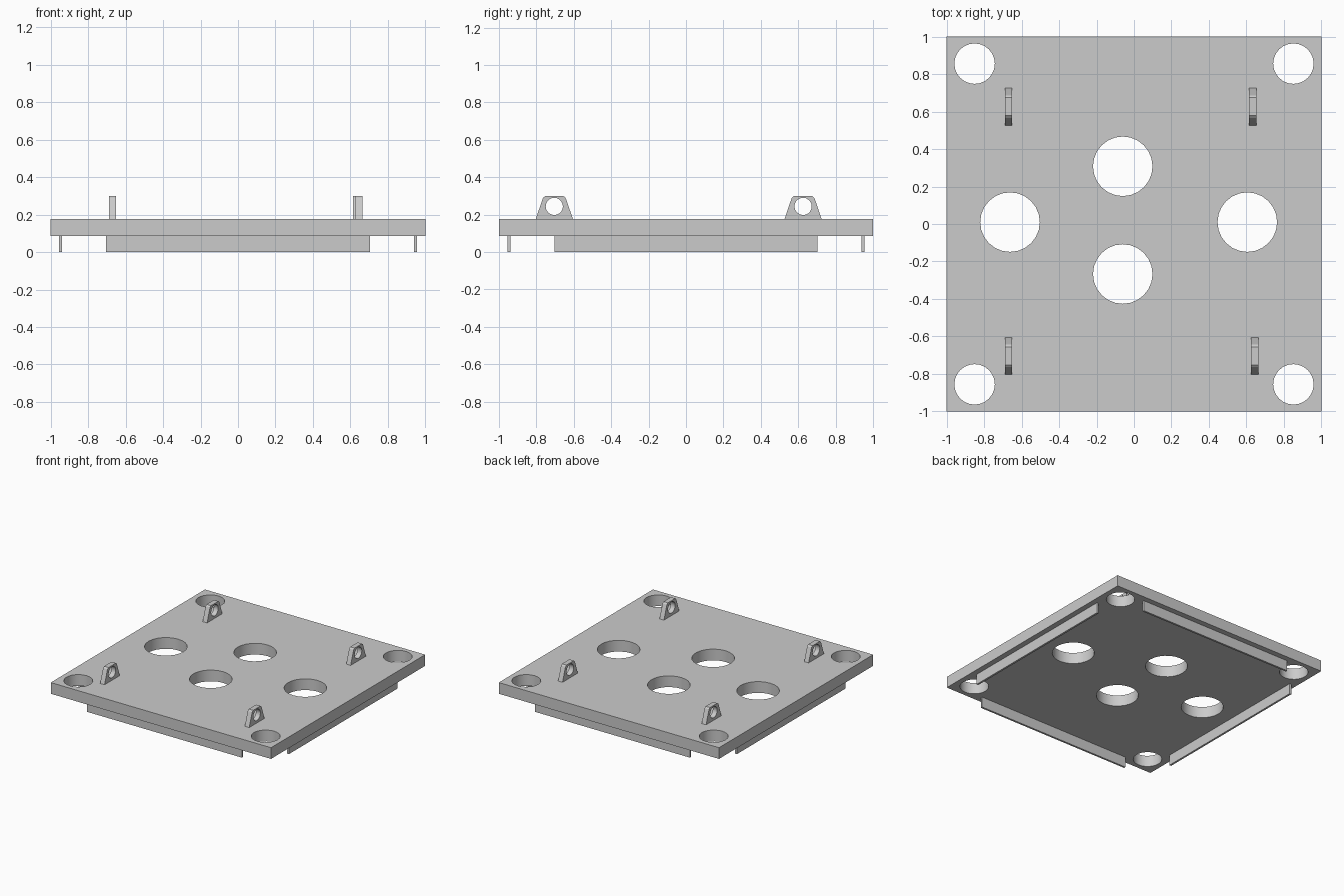
import bpy, bmesh
from math import sin, cos, tau, radians
from mathutils import Matrix

if "Cube" in bpy.data.objects:
    bpy.data.objects.remove(bpy.data.objects["Cube"])


def circle(x, y, r, n):
    return [(x + r * cos(tau * i / n), y + r * sin(tau * i / n)) for i in range(n)]


def plate(name, loops, thickness, matrix):
    """Extrude an outline with holes, centred on its own plane."""
    curve = bpy.data.curves.new(name, 'CURVE')
    curve.dimensions = '2D'
    curve.fill_mode = 'BOTH'
    curve.extrude = thickness / 2
    for pts in loops:
        s = curve.splines.new('POLY')
        s.points.add(len(pts) - 1)
        for p, (x, y) in zip(s.points, pts):
            p.co = (x, y, 0, 1)
        s.use_cyclic_u = True
    helper = bpy.data.objects.new(name + "_profile", curve)
    bpy.context.collection.objects.link(helper)
    bpy.context.view_layer.update()
    deps = bpy.context.evaluated_depsgraph_get()
    mesh = bpy.data.meshes.new_from_object(helper.evaluated_get(deps))
    bpy.data.objects.remove(helper)
    bpy.data.curves.remove(curve)
    bm = bmesh.new()
    bm.from_mesh(mesh)
    bmesh.ops.remove_doubles(bm, verts=bm.verts, dist=1e-5)
    bmesh.ops.recalc_face_normals(bm, faces=bm.faces)
    bm.transform(matrix)
    if matrix.determinant() < 0:
        bmesh.ops.reverse_faces(bm, faces=bm.faces)
    bm.to_mesh(mesh)
    bm.free()
    mesh.name = name
    obj = bpy.data.objects.new(name, mesh)
    bpy.context.collection.objects.link(obj)
    bpy.ops.object.select_all(action='DESELECT')
    obj.select_set(True)
    bpy.context.view_layer.objects.active = obj
    bpy.ops.object.shade_smooth_by_angle(angle=radians(25))
    return obj


def box(name, size, loc):
    bm = bmesh.new()
    bmesh.ops.create_cube(bm, size=1, matrix=Matrix.LocRotScale(loc, None, size))
    mesh = bpy.data.meshes.new(name)
    bm.to_mesh(mesh)
    bm.free()
    bpy.context.collection.objects.link(bpy.data.objects.new(name, mesh))


# Square base plate with four corner holes and four large holes
Z0, Z1 = 0.086, 0.178
loops = [[(-1, -1), (1, -1), (1, 1), (-1, 1)]]
loops += [circle(sx * 0.851, sy * 0.856, 0.108, 24) for sx in (-1, 1) for sy in (-1, 1)]
loops += [circle(x, y, 0.159, 24) for x, y in
          ((-0.06, 0.308), (-0.06, -0.267), (-0.662, 0.01), (0.605, 0.01))]
plate("base_plate", loops, Z1 - Z0, Matrix.Translation((0, 0, (Z0 + Z1) / 2)))

# Thin locating ribs under each edge
rib_h = Z0 + 0.004
for s, side_x, side_y in ((-1, "left", "front"), (1, "right", "back")):
    box(side_x + "_rib", (0.016, 1.408, rib_h), (s * 0.947, 0, rib_h / 2))
    box(side_y + "_rib", (1.408, 0.016, rib_h), (0, s * 0.947, rib_h / 2))

# Upright lifting lugs with a round eye; profile plane is turned to y-z
outline = [(-0.1, Z1 - 0.003), (0.1, Z1 - 0.003), (0.065, 0.277), (0.06, 0.29), (0.048, 0.3),
           (-0.048, 0.3), (-0.06, 0.29), (-0.065, 0.277)]
turn = Matrix(((0, 0, 1, 0), (1, 0, 0, 0), (0, 1, 0, 0), (0, 0, 0, 1)))
for name, x, y in (("back_left_lug", -0.67, 0.626), ("front_left_lug", -0.67, -0.704),
                   ("back_right_lug", 0.634, 0.626), ("front_right_lug", 0.644, -0.704)):
    plate(name, [outline, circle(0, 0.244, 0.046, 20)], 0.04,
          Matrix.Translation((x, y, 0)) @ turn)
